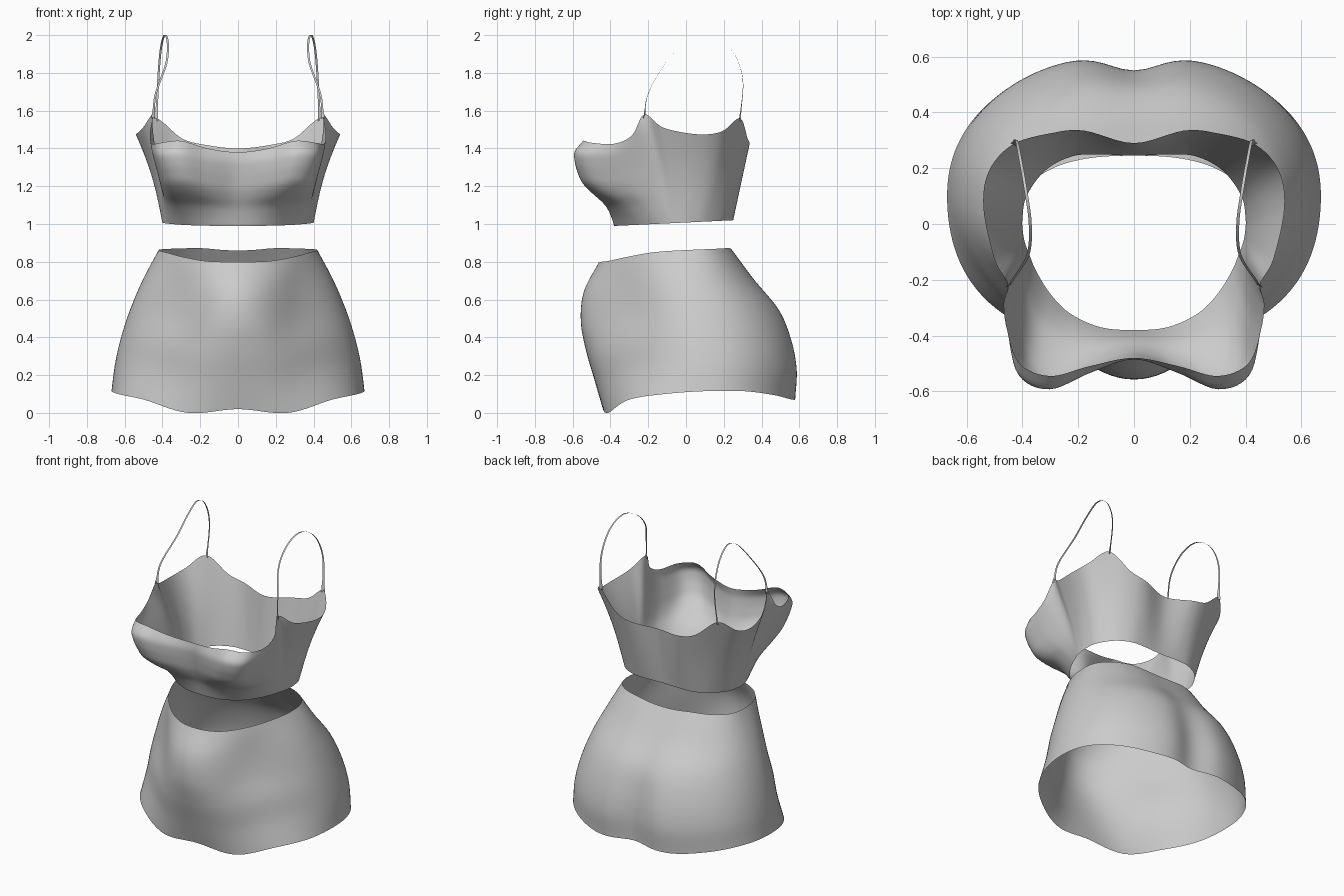
import bpy
import bmesh
import math
from mathutils import Vector

default_cube = bpy.data.objects.get("Cube")
if default_cube:
    bpy.data.objects.remove(default_cube, do_unlink=True)

fabric = bpy.data.materials.new("light_grey_fabric")
fabric.use_nodes = True
fabric.diffuse_color = (0.6, 0.6, 0.6, 1)
fabric.node_tree.nodes["Principled BSDF"].inputs["Base Color"].default_value = fabric.diffuse_color


def spline(keys, t, even=False):
    """Smooth curve through equally spaced keys, t from 0 to 1.
    Even keys continue as a mirror image past both ends."""
    last = len(keys) - 1
    place = min(max(t, 0), 1) * last
    i = min(int(place), last - 1)
    f = place - i

    def key(k):
        if 0 <= k <= last:
            return Vector(keys[k])
        end, inner = (0, 1) if k < 0 else (last, last - 1)
        if even:
            mirrored = Vector(keys[inner])
            mirrored.x = -mirrored.x
            return mirrored
        return 2 * Vector(keys[end]) - Vector(keys[inner])

    a, b, c, d = (key(i + k) for k in (-1, 0, 1, 2))
    return b + 0.5 * f * (c - a + f * (2 * a - 5 * b + 4 * c - d + f * (3 * (b - c) + d - a)))


def curve(values, t, even=False):
    """Spline through plain numbers."""
    return spline([(0, v) for v in values], t, even).y


def shell(name, point, columns, rows):
    """Open tube from a half surface point(u, v), u running front to back."""
    bm = bmesh.new()
    grid = []
    for r in range(rows + 1):
        half = [point(c / columns, r / rows) for c in range(columns + 1)]
        half[0].x = half[-1].x = 0
        other = [Vector((-p.x, p.y, p.z)) for p in half[-2:0:-1]]
        grid.append([bm.verts.new(p) for p in half + other])
    for low, high in zip(grid, grid[1:]):
        n = len(low)
        for i in range(n):
            j = (i + 1) % n
            bm.faces.new((low[i], low[j], high[j], high[i]))
    return finish(name, bm)


def finish(name, bm):
    mesh = bpy.data.meshes.new(name)
    bm.to_mesh(mesh)
    bm.free()
    mesh.materials.append(fabric)
    mesh.shade_smooth()
    obj = bpy.data.objects.new(name, mesh)
    bpy.context.collection.objects.link(obj)
    return obj


def bump(x, centre, width):
    return math.exp(-((x - centre) / width) ** 2)


# Skirt: rounded cross-sections, keys run from hem to waist
half_width = [.67, .65, .615, .565, .5, .42]
front_edge = [-.44, -.485, -.53, -.557, -.54, -.46]
back_edge = [.6, .61, .58, .51, .37, .245]
middle = [.1, .1, .08, .05, .02, 0]
back_cleft = [.055, .06, .05, .03, .01, 0]
# Inward fold between belly and hip, and squareness of the back
front_pinch = [-.05, .03, .08, .14, .13, .03]
back_power = [.93, .93, .93, .93, .9, .8]
# Edge heights, keys run from front to back
hem = [.02, .0, .07, .1, .115, .115, .095, .07, .075]
waist = [.8, .803, .825, .85, .862, .867, .87, .872, .86]


def skirt_point(u, v):
    angle = math.pi * u
    s, c = max(math.sin(angle), 0), math.cos(angle)
    mid, wide = curve(middle, v), curve(half_width, v)
    if c > 0:
        tuck = 1 - curve(front_pinch, v) * math.sin(2 * angle) ** 2
        x = wide * s * tuck
        y = mid + (curve(front_edge, v) - mid) * c * tuck
    else:
        power = curve(back_power, v)
        x = wide * s ** power
        y = mid + (curve(back_edge, v) - mid) * abs(c) ** power
        y -= curve(back_cleft, v) * bump(x, 0, .13)
    low, high = curve(hem, u, True), curve(waist, u, True)
    return Vector((x, y, low + (high - low) * v))


shell("skirt", skirt_point, 64, 32)

# Top: rim position, lower edge position and cup fullness, front to back
top_columns = [
    (0, -.48, 1.38, 0, -.38, .25),
    (.16, -.51, 1.4, .12, -.37, .55),
    (.3, -.545, 1.44, .23, -.32, 1),
    (.41, -.5, 1.43, .3, -.25, 1),
    (.455, -.38, 1.425, .35, -.17, .55),
    (.47, -.285, 1.47, .375, -.11, .2),
    (.48, -.22, 1.58, .39, -.07, 0),
    (.505, -.12, 1.51, .398, -.03, 0),
    (.54, .06, 1.475, .4, .02, 0),
    (.52, .19, 1.49, .385, .1, 0),
    (.435, .285, 1.56, .32, .19, 0),
    (.3, .325, 1.455, .23, .24, 0),
    (.18, .335, 1.42, .14, .25, 0),
    (0, .29, 1.4, 0, .245, 0),
]
cup_profile = [0, .01, .033, .085, .115, .113, .1, .072, 0]


def top_point(u, v):
    rim = spline([k[:3] for k in top_columns], u, True)
    x, y, fullness = spline([k[3:] for k in top_columns], u, True)
    p = Vector((x, y, 1.008 + .048 * y)).lerp(rim, v)
    bulge = curve(cup_profile, v) * fullness
    p.y -= bulge
    # Gentle nip at the ribs, and the front strap corner leaning inward
    p.x *= 1 + 0.8 * bulge - 0.035 * math.sin(math.pi * v)
    p.x -= 0.03 * v ** 8 * bump(u, 6 / 13, .05)
    return p


shell("camisole_top", top_point, 78, 32)

# Straps: narrow flat ribbons looping from front to back
strap_path = [
    (.45, -.222, 1.56), (.435, -.2, 1.69), (.38, -.11, 1.85), (.372, 0, 1.96),
    (.388, .12, 2), (.408, .235, 1.93), (.422, .3, 1.77), (.433, .285, 1.545),
]


def strap(name, side):
    bm = bmesh.new()
    previous = None
    steps = 56
    for i in range(steps + 1):
        t = i / steps
        p = spline(strap_path, t)
        # Slight flare where the strap joins the fabric
        w = 0.006 + 0.006 * (bump(t, 0, .03) + bump(t, 1, .03))
        across = Vector((.9, .45 * (2 * t - 1) ** 3, 0)) * w
        pair = []
        for q in (p - across, p + across):
            pair.append(bm.verts.new((side * q.x, q.y, q.z)))
        if previous:
            bm.faces.new((previous[0], previous[1], pair[1], pair[0]))
        previous = pair
    bmesh.ops.recalc_face_normals(bm, faces=bm.faces)
    return finish(name, bm)


strap("left_strap", 1)
strap("right_strap", -1)
